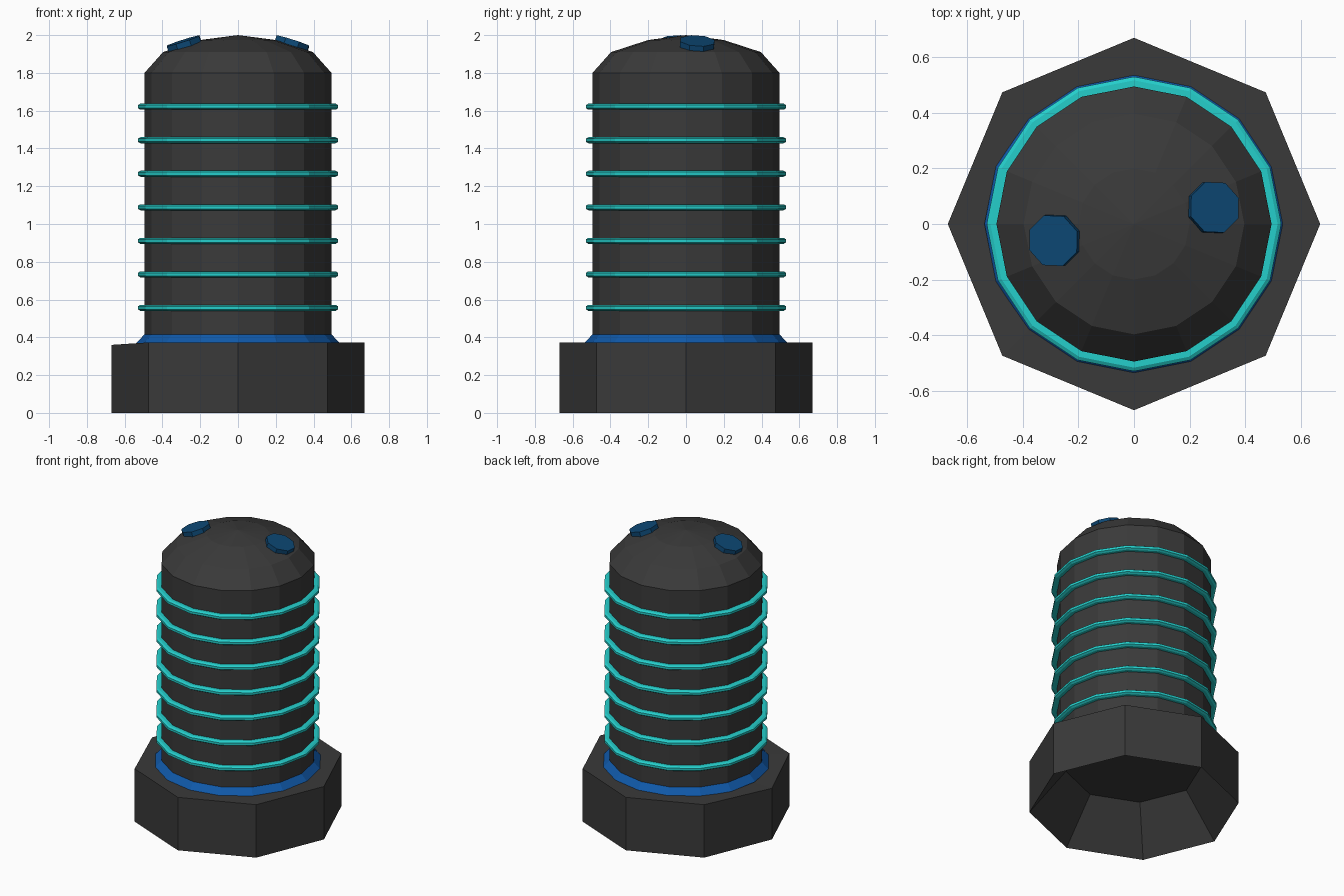
import bpy, bmesh, math
from mathutils import Matrix, Vector

if "Cube" in bpy.data.objects:
    bpy.data.objects.remove(bpy.data.objects["Cube"])


def material(name, rgb):
    m = bpy.data.materials.new(name)
    m.diffuse_color = (*rgb, 1)
    m.use_nodes = True
    m.node_tree.nodes["Principled BSDF"].inputs["Base Color"].default_value = m.diffuse_color
    return m


charcoal = material("charcoal", (0.042, 0.042, 0.042))
cyan = material("cyan", (0.018, 0.62, 0.6))
blue = material("bright_blue", (0.005, 0.1, 0.4))
navy = material("deep_blue", (0.004, 0.066, 0.18))


def lathe(name, profile, sides, mat, closed=False, turn=0.0):
    """Spin (radius, z) points around z; radius 0 makes a pole."""
    bm = bmesh.new()
    rings = []
    for r, z in profile:
        n = sides if r > 0 else 1
        rings.append([bm.verts.new((r * math.cos(turn + math.tau * i / sides),
                                    r * math.sin(turn + math.tau * i / sides), z))
                      for i in range(n)])
    pairs = list(zip(rings, rings[1:]))
    if closed:
        pairs.append((rings[-1], rings[0]))
    for a, b in pairs:
        for i in range(sides):
            j = (i + 1) % sides
            quad = [a[i % len(a)], a[j % len(a)], b[j % len(b)], b[i % len(b)]]
            bm.faces.new(list(dict.fromkeys(quad)))
    bmesh.ops.recalc_face_normals(bm, faces=bm.faces)
    me = bpy.data.meshes.new(name)
    bm.to_mesh(me)
    bm.free()
    me.materials.append(mat)
    ob = bpy.data.objects.new(name, me)
    bpy.context.collection.objects.link(ob)
    return ob


# Octagonal foot with a tapered recess underneath
foot = lathe("foot", [(0, 0.29), (0.436, 0.29), (0.67, 0), (0.67, 0.373), (0, 0.373)], 8, charcoal)
for v in foot.data.vertices:      # one slightly dipped corner
    if v.co.x < -0.6 and v.co.z > 0.3:
        v.co.z = 0.36

# Domed column
lathe("column", [(0, 0.36), (0.495, 0.36), (0.495, 1.8), (0.397, 1.91),
                 (0.2, 1.974), (0, 2.0)], 16, charcoal)

# Sloped collar where the column meets the foot
lathe("collar", [(0.48, 0.37), (0.538, 0.37), (0.495, 0.416), (0.48, 0.416)], 16, blue, closed=True)

# Coil bands
for k in range(7):
    z = 0.556 + 0.1775 * k
    lathe(f"coil_band_{k + 1}", [(0.485, z - 0.016), (0.517, z - 0.016), (0.53, z - 0.008),
                                 (0.53, z + 0.008), (0.517, z + 0.016), (0.485, z + 0.016)],
          16, cyan, closed=True)

# Two tilted studs on the dome
for name, spin in (("stud_right", 0.0), ("stud_left", math.pi)):
    stud = lathe(name, [(0, -0.035), (0.097, -0.035), (0.097, 0), (0, 0)], 8, navy,
                 turn=math.radians(9))
    az = math.radians(11.7) + spin
    stud.matrix_world = (Matrix.Rotation(az, 4, 'Z') @ Matrix.Translation(Vector((0.297, 0, 1.97)))
                         @ Matrix.Rotation(math.radians(18), 4, 'Y'))
